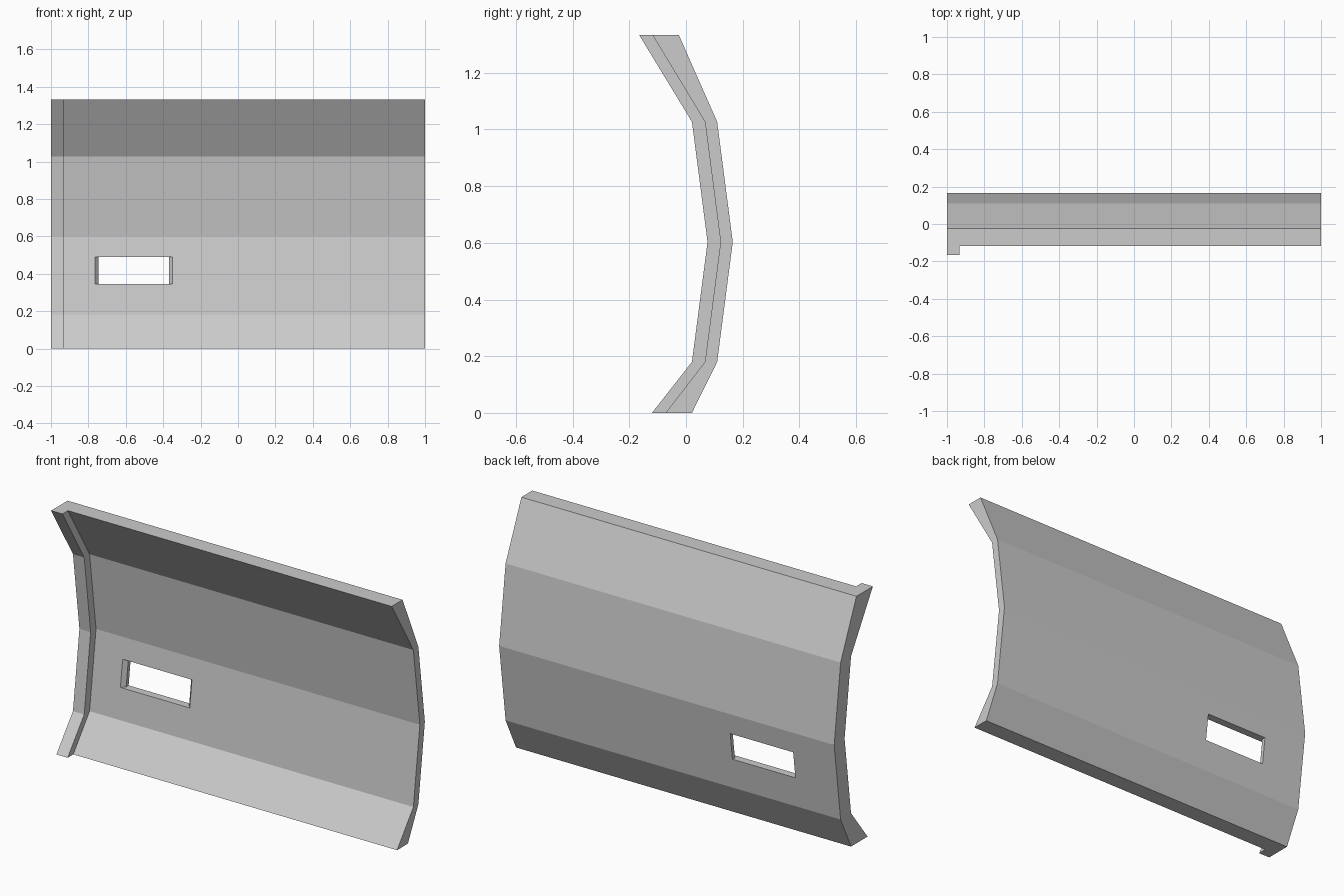
import bpy, bmesh

if "Cube" in bpy.data.objects:
    bpy.data.objects.remove(bpy.data.objects["Cube"])

def loft(name, loops):
    """Skin equal-length point loops into a closed solid with flat caps."""
    bm = bmesh.new()
    rings = [[bm.verts.new(p) for p in loop] for loop in loops]
    n = len(rings[0])
    for a, b in zip(rings, rings[1:]):
        for i in range(n):
            j = (i + 1) % n
            bm.faces.new((a[i], a[j], b[j], b[i]))
    bm.faces.new(rings[0][::-1])
    bm.faces.new(rings[-1])
    bmesh.ops.recalc_face_normals(bm, faces=bm.faces)
    mesh = bpy.data.meshes.new(name)
    bm.to_mesh(mesh)
    bm.free()
    obj = bpy.data.objects.new(name, mesh)
    bpy.context.collection.objects.link(obj)
    return obj

# Curved panel: z, lip front, panel front, back
LEVELS = [
    (0.0, -0.12, -0.072, 0.021),
    (0.18, 0.021, 0.067, 0.11),
    (0.603, 0.076, 0.122, 0.165),
    (1.027, 0.021, 0.067, 0.11),
    (1.333, -0.165, -0.118, -0.025),
]
LIP_X = -0.933
panel = loft("curved_panel", [
    [(-1, lip, z), (LIP_X, lip, z), (LIP_X, front, z),
     (1, front, z), (1, back, z), (-1, back, z)]
    for z, lip, front, back in LEVELS])

# Slot cutter, flared sideways at the front and following the panel slope
def slot_loop(z):
    y = 0.067 + (z - 0.18) * 0.13
    half = [(0.207, y - 0.05), (0.207, y), (0.188, y + 0.022), (0.188, y + 0.1)]
    cx = -0.557
    return [(cx - w, d, z) for w, d in half] + [(cx + w, d, z) for w, d in half[::-1]]

cutter = loft("slot_cutter", [slot_loop(0.345), slot_loop(0.49)])
cutter.hide_render = True
cutter.display_type = 'WIRE'

cut = panel.modifiers.new("slot", 'BOOLEAN')
cut.operation = 'DIFFERENCE'
cut.solver = 'EXACT'
cut.object = cutter
